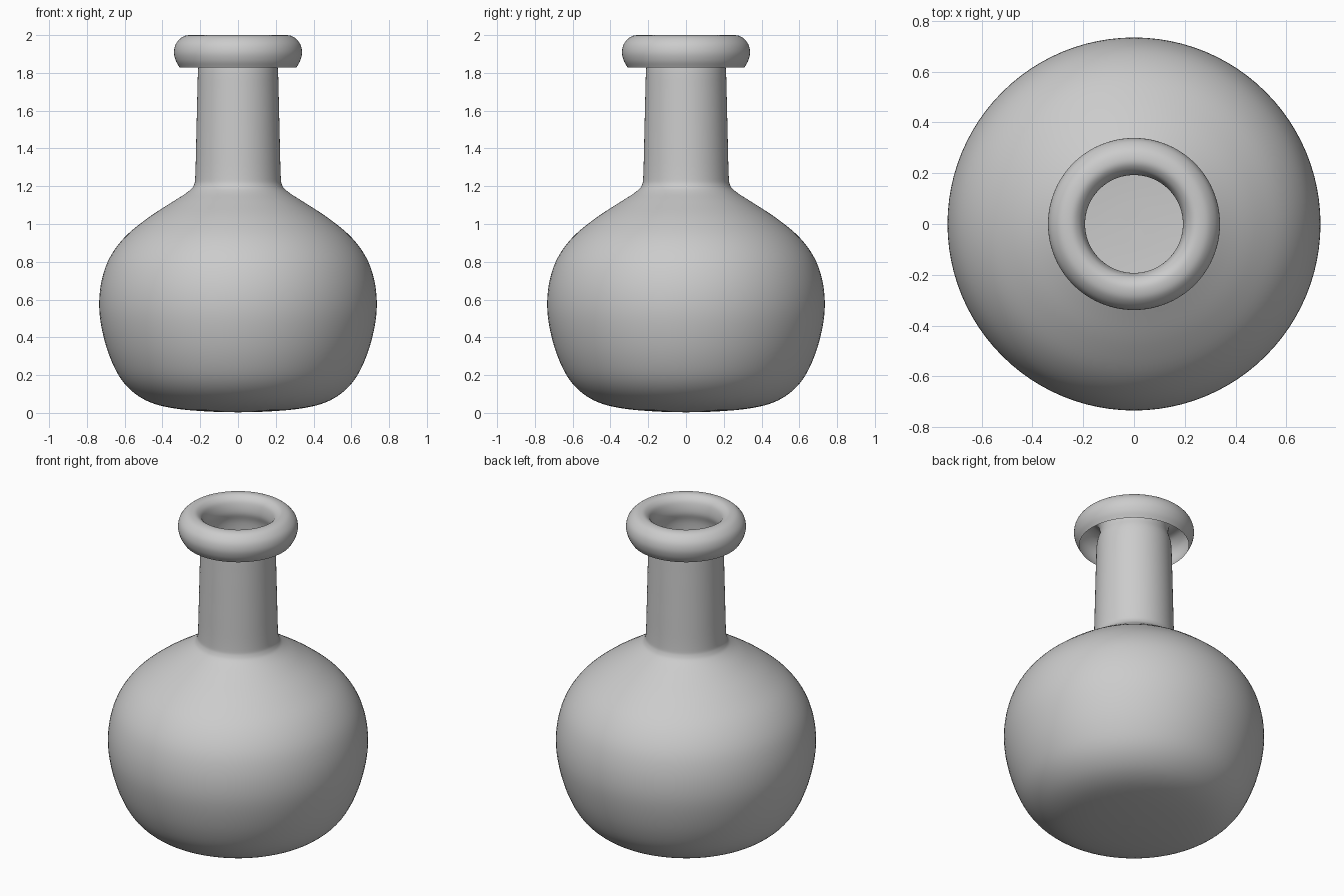
import bpy, bmesh, math
from mathutils import Vector

if "Cube" in bpy.data.objects:
    bpy.data.objects.remove(bpy.data.objects["Cube"])

SIDES = 96

def smooth_profile(points, steps=5):
    """Catmull-Rom curve through (radius, height) points."""
    p = [Vector(q) for q in points]
    p = [2 * p[0] - p[1]] + p + [2 * p[-1] - p[-2]]
    out = []
    for a, b, c, d in zip(p, p[1:], p[2:], p[3:]):
        for i in range(steps):
            t = i / steps
            out.append(0.5 * (2 * b + (c - a) * t + (2 * a - 5 * b + 4 * c - d) * t * t
                              + (3 * b - a - 3 * c + d) * t ** 3))
    return out + [p[-2]]

def lathe(name, profile):
    """Spin a profile that starts on the axis around z."""
    bm = bmesh.new()
    pole = bm.verts.new((0, 0, profile[0].y))
    rings = []
    for r, z in profile[1:]:
        rings.append([bm.verts.new((r * math.cos(k * math.tau / SIDES),
                                    r * math.sin(k * math.tau / SIDES), z))
                      for k in range(SIDES)])
    for k in range(SIDES):
        n = (k + 1) % SIDES
        bm.faces.new((pole, rings[0][n], rings[0][k]))
        for lo, hi in zip(rings, rings[1:]):
            bm.faces.new((lo[k], lo[n], hi[n], hi[k]))
    for f in bm.faces:
        f.smooth = True
    me = bpy.data.meshes.new(name)
    bm.to_mesh(me)
    bm.free()
    ob = bpy.data.objects.new(name, me)
    bpy.context.collection.objects.link(ob)
    return ob

# One thin skin: rounded base, belly, shoulder, neck, then a lip rolled outward and open below
flask = lathe("flask", smooth_profile([
    (0, 0.003), (0.15, 0.007), (0.31, 0.02), (0.44, 0.047), (0.54, 0.098),
    (0.62, 0.18), (0.68, 0.30), (0.72, 0.44), (0.735, 0.57), (0.722, 0.70),
    (0.68, 0.82), (0.60, 0.93), (0.48, 1.03), (0.35, 1.115), (0.265, 1.17),
    (0.234, 1.205), (0.226, 1.26), (0.221, 1.45), (0.215, 1.70), (0.21, 1.83),
    (0.193, 1.90), (0.202, 1.96), (0.225, 1.99), (0.255, 2.0), (0.295, 1.99),
    (0.328, 1.955), (0.339, 1.91), (0.33, 1.866), (0.309, 1.828)]))
